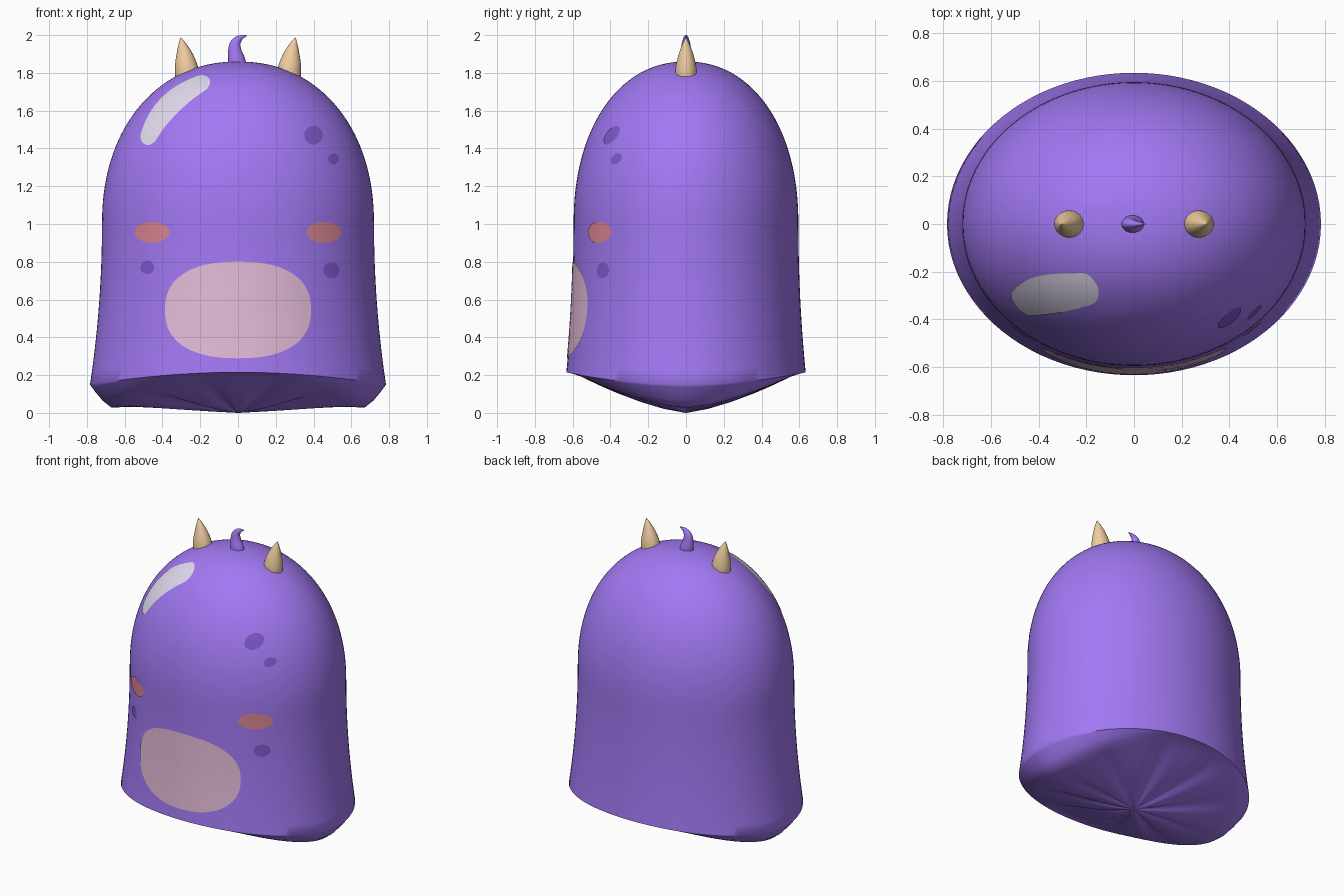
import bpy
from math import sin, cos, pi, sqrt, hypot, atan2, radians
from mathutils import Vector

if "Cube" in bpy.data.objects:
    bpy.data.objects.remove(bpy.data.objects["Cube"])

SEG = 96


def material(name, rgb):
    m = bpy.data.materials.new(name)
    m.diffuse_color = (*rgb, 1)
    m.use_nodes = True
    m.node_tree.nodes["Principled BSDF"].inputs["Base Color"].default_value = m.diffuse_color
    return m


PURPLE = material("purple", (0.36, 0.19, 0.90))
DARK = material("dark_purple", (0.21, 0.10, 0.60))
PINK = material("pale_pink", (0.76, 0.49, 0.68))
BLUSH = material("blush", (0.72, 0.24, 0.29))
SHINE = material("shine", (0.75, 0.70, 0.85))
HORN = material("horn", (0.87, 0.61, 0.35))


def grid_object(name, rows, mat, closed=True, cap_start=False, cap_end=False):
    """Skin rows of equal length into one smooth mesh."""
    n = len(rows[0])
    verts = [p for row in rows for p in row]
    faces = []
    for i in range(len(rows) - 1):
        for j in range(n if closed else n - 1):
            k = (j + 1) % n
            faces.append((i * n + j, i * n + k, (i + 1) * n + k, (i + 1) * n + j))
    for wanted, start, flip in ((cap_start, 0, True), (cap_end, (len(rows) - 1) * n, False)):
        if wanted:
            ring = verts[start:start + n]
            verts.append(sum((Vector(p) for p in ring), Vector()) / n)
            c = len(verts) - 1
            for j in range(n):
                a, b = start + j, start + (j + 1) % n
                faces.append((b, a, c) if flip else (a, b, c))
    me = bpy.data.meshes.new(name)
    me.from_pydata(verts, [], faces)
    me.materials.append(mat)
    ob = bpy.data.objects.new(name, me)
    bpy.context.collection.objects.link(ob)
    bpy.context.view_layer.objects.active = ob
    ob.select_set(True)
    bpy.ops.object.shade_smooth_by_angle(angle=radians(50))
    ob.select_set(False)
    return ob


def radii(z):
    """Half width and half depth of the body at height z."""
    if z < 1:
        f = ((1 - z) / 0.8) ** 2
        return 0.72 + 0.056 * f, 0.595 + 0.04 * f
    k = max(0, 1 - ((z - 1) / 0.86) ** 2.15) ** (1 / 2.15)
    return 0.72 * k, 0.595 * k


def underside(x, y, r, t):
    """Keel-like bottom with shallow radial folds."""
    return (0.2 * (abs(y) / 0.63) ** 1.5 + 0.028 * r
            + 0.016 * r * (1 - r) * 4 * max(0, cos(10 * t)))


# Body: underside, flared skirt, dome
angles = [2 * pi * j / SEG for j in range(SEG)]
rows = []
for r in (0.01, 0.2, 0.4, 0.6, 0.75, 0.9, 1):
    rows.append([(0.67 * r * cos(t), 0.595 * r * sin(t),
                  underside(0, 0.595 * r * sin(t), r, t)) for t in angles])
rim = [0.215 - 0.065 * cos(t) ** 2 for t in angles]
for f in (0.35, 0.7, 0.9):
    row = []
    for t, zr in zip(angles, rim):
        a, b = radii(zr)
        x0, y0 = 0.67 * cos(t), 0.595 * sin(t)
        z0 = underside(0, y0, 1, t)
        g = f ** 0.85
        row.append((x0 + (a * cos(t) - x0) * g, y0 + (b * sin(t) - y0) * g, z0 + (zr - z0) * f ** 1.15))
    rows.append(row)
for i in range(13):
    row = []
    for t, zr in zip(angles, rim):
        z = zr + (1 - zr) * i / 12
        a, b = radii(z)
        row.append((a * cos(t), b * sin(t), z))
    rows.append(row)
for i in range(1, 32):
    z = 1 + 0.86 * sin(pi / 2 * i / 32)
    a, b = radii(z)
    rows.append([(a * cos(t), b * sin(t), z) for t in angles])
grid_object("body", rows, PURPLE, cap_start=True, cap_end=True)


def on_front(x, z, lift=0.004):
    a, b = radii(z)
    a, b = a + lift, b + lift
    return (x, -b * sqrt(max(0, 1 - (x / a) ** 2)), z)


def oval_patch(name, x, z, w, h, mat, power=2.0):
    """Oval marking laid on the front of the body."""
    def pt(r, t):
        c, s = cos(t), sin(t)
        return on_front(x + r * w * abs(c) ** (2 / power) * (1 if c > 0 else -1),
                        z + r * h * abs(s) ** (2 / power) * (1 if s > 0 else -1))
    n = 48
    rings = [[pt(r / 8, 2 * pi * j / n) for j in range(n)] for r in range(1, 9)]
    rings[0:0] = [[pt(0.01, 2 * pi * j / n) for j in range(n)]]
    grid_object(name, rings, mat, cap_start=True)


# Belly, cheeks and spots
oval_patch("belly_patch", 0, 0.545, 0.387, 0.256, PINK, 2.4)
for side, label in ((-1, "left"), (1, "right")):
    oval_patch("cheek_" + label, side * 0.455, 0.955, 0.092, 0.055, BLUSH)
for i, (x, z, r) in enumerate(((0.40, 1.47, 0.049), (0.505, 1.345, 0.029),
                               (0.495, 0.755, 0.042), (-0.48, 0.77, 0.036))):
    oval_patch(f"spot_{i + 1}", x, z, r, r, DARK)

# Shine: round-ended curved band on the upper left of the dome
p0, p1, p2 = Vector((-0.49, 1.42)), Vector((-0.41, 1.66)), Vector((-0.15, 1.765))
rows = []
for i in range(41):
    u = (1 - cos(pi * i / 40)) / 2
    c = p0 * (1 - u) ** 2 + p1 * 2 * u * (1 - u) + p2 * u * u
    d = ((p1 - p0) * (1 - u) + (p2 - p1) * u).normalized()
    e = min(1, min(u, 1 - u) / 0.09)
    w = (0.038 + 0.02 * sin(pi * u)) * sqrt(max(0.0001, 1 - (1 - e) ** 2))
    rows.append([on_front(c.x - d.y * w * s / 4, c.y + d.x * w * s / 4) for s in range(-4, 5)][::-1])
grid_object("shine", rows, SHINE, closed=False)


def tapered_tube(name, path, mat, depth=1.0, n=24):
    """Round tube through (x, z, radius) points in the y = 0 plane, smoothed."""
    pts = [Vector(p) for p in path]
    fine = []
    for i in range(len(pts) - 1):
        a, b = pts[max(i - 1, 0)], pts[i]
        c, d = pts[i + 1], pts[min(i + 2, len(pts) - 1)]
        for k in range(5):
            u = k / 5
            fine.append(0.5 * (2 * b + (c - a) * u + (2 * a - 5 * b + 4 * c - d) * u ** 2
                               + (3 * b - a - 3 * c + d) * u ** 3))
    fine.append(pts[-1])
    rings = []
    for i, p in enumerate(fine):
        q = fine[min(i + 1, len(fine) - 1)] - fine[max(i - 1, 0)]
        l = hypot(q.x, q.y)
        nx, nz = q.y / l, -q.x / l
        r = max(p.z, 0.001)
        rings.append([(p.x + nx * r * cos(2 * pi * j / n), r * depth * sin(2 * pi * j / n),
                       p.y + nz * r * cos(2 * pi * j / n)) for j in range(n)])
    grid_object(name, rings, mat, cap_start=True, cap_end=True)


# Horns and curled tuft
for side, label in ((-1, "left"), (1, "right")):
    tapered_tube("horn_" + label,
                 [(side * x, z, r) for x, z, r in ((0.267, 1.775, 0.064), (0.274, 1.83, 0.061),
                                                   (0.283, 1.89, 0.046), (0.295, 1.95, 0.022),
                                                   (0.304, 1.988, 0.001))], HORN, 0.9)
tapered_tube("tuft", ((0, 1.835, 0.045), (-0.008, 1.87, 0.045), (-0.017, 1.915, 0.036),
                      (-0.014, 1.955, 0.028), (0.01, 1.984, 0.016), (0.048, 1.998, 0.001)),
             PURPLE, 0.8)
